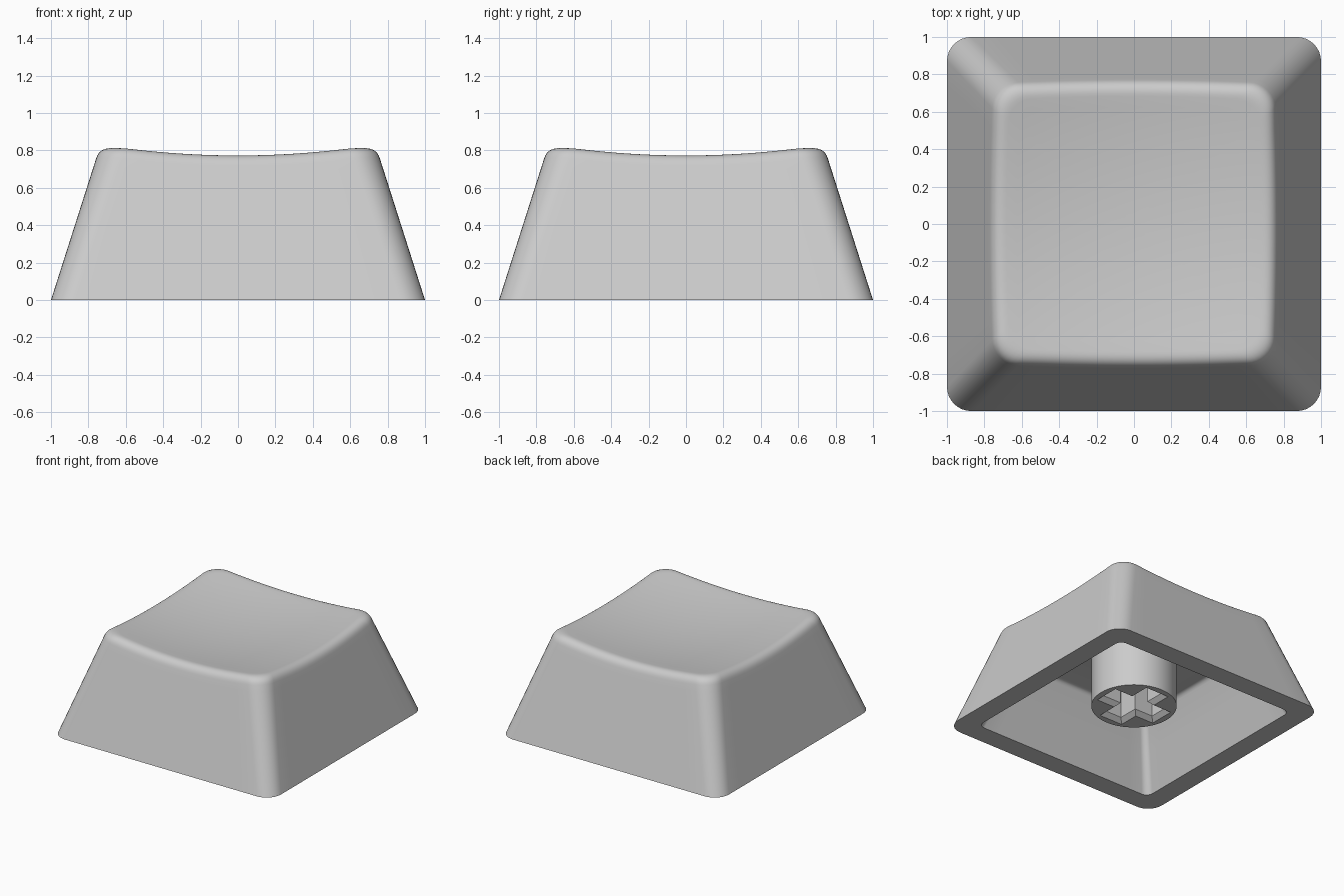
import bpy, bmesh, math

if "Cube" in bpy.data.objects:
    bpy.data.objects.remove(bpy.data.objects["Cube"])

plastic = bpy.data.materials.new("light grey plastic")
plastic.diffuse_color = (0.6, 0.6, 0.6, 1)
plastic.use_nodes = True
plastic.node_tree.nodes["Principled BSDF"].inputs["Base Color"].default_value = plastic.diffuse_color

SLOPE = 0.319          # inward lean of the outer walls


def rounded_square(r, arc=8, side=12):
    """Unit rounded square (half width 1), counter-clockwise."""
    arcs = []
    for k, (sx, sy) in enumerate(((1, 1), (-1, 1), (-1, -1), (1, -1))):
        arcs.append([(sx * (1 - r) + r * math.cos((k + j / arc) * math.pi / 2),
                      sy * (1 - r) + r * math.sin((k + j / arc) * math.pi / 2))
                     for j in range(arc + 1)])
    pts = []
    for k in range(4):
        pts += arcs[k]
        a, b = arcs[k][-1], arcs[(k + 1) % 4][0]
        pts += [(a[0] + (b[0] - a[0]) * j / side, a[1] + (b[1] - a[1]) * j / side)
                for j in range(1, side)]
    return pts


def bezier(p, q, s, t):
    return [(1 - t) ** 2 * a + 2 * t * (1 - t) * b + t * t * c for a, b, c in zip(p, q, s)]


def finish(bm, name, angle):
    """Turn a bmesh into a named, shaded object."""
    bmesh.ops.recalc_face_normals(bm, faces=bm.faces)
    mesh = bpy.data.meshes.new(name)
    bm.to_mesh(mesh)
    bm.free()
    obj = bpy.data.objects.new(name, mesh)
    mesh.materials.append(plastic)
    bpy.context.collection.objects.link(obj)
    bpy.ops.object.select_all(action='DESELECT')
    obj.select_set(True)
    bpy.context.view_layer.objects.active = obj
    bpy.ops.object.shade_smooth_by_angle(angle=math.radians(angle))


# --- cap shell: dished top, rounded shoulder, leaning walls, hollow underside
base_shape = rounded_square(0.13)
top_shape = rounded_square(0.185)
inner_shape = rounded_square(0.07)
DISH_LOW, DISH_CURVE = 0.719, 0.112


def dish(h, u):
    return DISH_LOW + DISH_CURVE * h * h * (u[0] ** 2 + u[1] ** 2)


def outer_column(u, b):
    """Points from the dish centre over the shoulder to the base edge."""
    h = 0.75
    for _ in range(8):
        h = 1 - SLOPE * dish(h, u)
    z = dish(h, u)
    edge = h - 0.068
    low = (h + 0.063 * SLOPE, z - 0.063)
    rows = [(edge * k / 12, dish(edge * k / 12, u)) for k in range(1, 12)]
    rows += [bezier((edge, dish(edge, u)), (h, z), low, k / 8) for k in range(9)]
    pts = [(r * u[0], r * u[1], zz) for r, zz in rows]
    p, q = pts[-1], (b[0], b[1], 0)
    return pts + [tuple(m + (n - m) * k for m, n in zip(p, q)) for k in (0.06, 0.5, 1)]


CEIL, RIM, INNER_SLOPE = 0.545, 0.832, 0.365
ceil_h = RIM - INNER_SLOPE * CEIL
inner_column = [(RIM, 0), (RIM - INNER_SLOPE * 0.3, 0.3)]
inner_column += [bezier((ceil_h + 0.03 * INNER_SLOPE, CEIL - 0.03), (ceil_h, CEIL),
                        (ceil_h - 0.03, CEIL), k / 4) for k in range(5)]
inner_column += [(0.3, CEIL)]

bm = bmesh.new()
columns = []
for u, b, v in zip(top_shape, base_shape, inner_shape):
    col = [bm.verts.new(p) for p in outer_column(u, b)]
    col += [bm.verts.new((h * v[0], h * v[1], z)) for h, z in inner_column]
    columns.append(col)
dish_centre = bm.verts.new((0, 0, DISH_LOW))
ceiling_centre = bm.verts.new((0, 0, CEIL))
for a, b in zip(columns, columns[1:] + columns[:1]):
    bm.faces.new((dish_centre, a[0], b[0]))
    for k in range(len(a) - 1):
        bm.faces.new((a[k], a[k + 1], b[k + 1], b[k]))
    bm.faces.new((a[-1], ceiling_centre, b[-1]))
finish(bm, "cap_shell", 40)

# --- stem: round post with a chamfered cross-shaped socket
STEM_LOW = 0.11
CHAMFER = 0.034


def cross(length, width):
    pts = []
    for k in range(4):
        c, s = round(math.cos(k * math.pi / 2)), round(math.sin(k * math.pi / 2))
        pts += [(x * c - y * s, x * s + y * c)
                for x, y in ((length, -width), (length, width), (width, width))]
    return pts


circle = [(0.322 * math.cos(i * math.tau / 64), 0.322 * math.sin(i * math.tau / 64))
          for i in range(64)]
mouth = cross(0.272, 0.106)
socket = cross(0.272 - CHAMFER, 0.106 - CHAMFER)

# flat end face with the socket mouth left open
curve = bpy.data.curves.new("stem_end", 'CURVE')
curve.dimensions = '2D'
curve.fill_mode = 'BOTH'
for pts in (circle, mouth):
    spline = curve.splines.new('POLY')
    spline.points.add(len(pts) - 1)
    for p, (x, y) in zip(spline.points, pts):
        p.co = (x, y, 0, 1)
    spline.use_cyclic_u = True
end = bpy.data.objects.new("stem_end", curve)
bpy.context.collection.objects.link(end)
bpy.ops.object.select_all(action='DESELECT')
end.select_set(True)
bpy.context.view_layer.objects.active = end
bpy.ops.object.convert(target='MESH')
end = bpy.context.view_layer.objects.active
bm = bmesh.new()
bm.from_mesh(end.data)
bpy.data.objects.remove(end)
for v in bm.verts:
    v.co.z = STEM_LOW


def tube(loops):
    """Skin stacked loops given as (points, height) and cap the last one."""
    rings = [[bm.verts.new((x, y, z)) for x, y in pts] for pts, z in loops]
    for r, s in zip(rings, rings[1:]):
        n = len(r)
        for i in range(n):
            bm.faces.new((r[i], r[(i + 1) % n], s[(i + 1) % n], s[i]))
    bm.faces.new(rings[-1])


tube([(circle, STEM_LOW), (circle, CEIL + 0.004)])
tube([(mouth, STEM_LOW), (socket, STEM_LOW + CHAMFER), (socket, CEIL - 0.01)])
bmesh.ops.remove_doubles(bm, verts=bm.verts, dist=0.0005)
finish(bm, "stem", 30)
